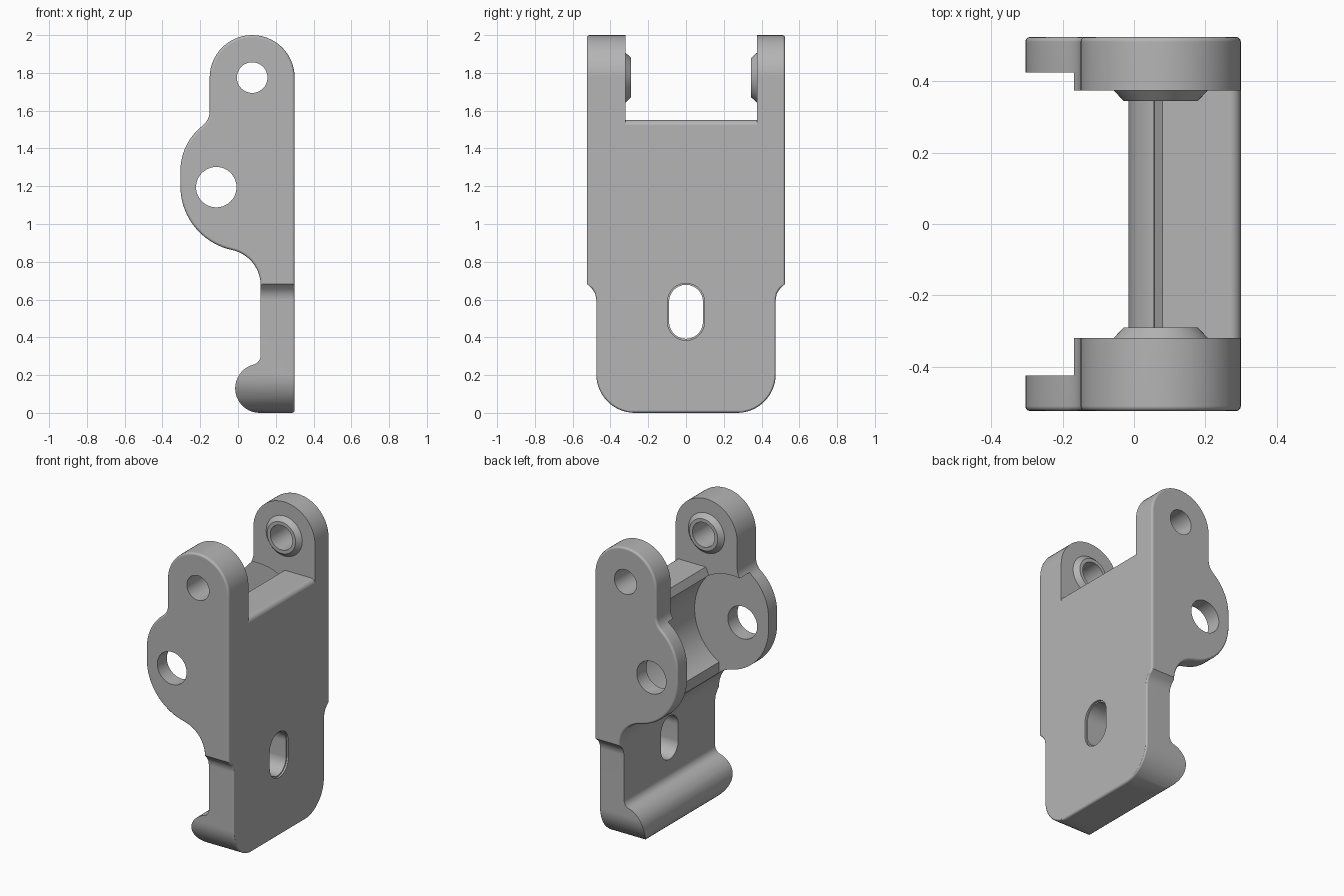
import bpy, bmesh
from math import cos, sin, radians, pi

cube = bpy.data.objects.get("Cube")
if cube:
    bpy.data.objects.remove(cube, do_unlink=True)

grey = bpy.data.materials.new("plain grey")
grey.use_nodes = True
grey.diffuse_color = (0.46, 0.46, 0.46, 1)
grey.node_tree.nodes["Principled BSDF"].inputs["Base Color"].default_value = (0.46, 0.46, 0.46, 1)

PIVOT = (-0.115, 1.195)
PIN = (0.075, 1.775)


def arc(c, r, a, b, n=14):
    """Points on an arc from angle a to angle b, in degrees."""
    return [(c[0] + r * cos(radians(a + (b - a) * i / n)),
             c[1] + r * sin(radians(a + (b - a) * i / n))) for i in range(n + 1)]


def circle(c, r, n=48):
    return arc(c, r, 0, 360 - 360 / n, n - 1)


def make(name, bm):
    bmesh.ops.recalc_face_normals(bm, faces=bm.faces)
    mesh = bpy.data.meshes.new(name)
    bm.to_mesh(mesh)
    bm.free()
    mesh.materials.append(grey)
    ob = bpy.data.objects.new(name, mesh)
    bpy.context.collection.objects.link(ob)
    return ob


def prism(name, pts, axis, lo, hi, bevel=0):
    """Extrude a profile along x or y, with optionally rounded cap edges."""
    clean = []
    for p in pts:
        if not clean or abs(p[0] - clean[-1][0]) + abs(p[1] - clean[-1][1]) > 0.003:
            clean.append(p)

    def place(p, t):
        return (p[0], t, p[1]) if axis == "y" else (t, p[0], p[1])

    bm = bmesh.new()
    a = [bm.verts.new(place(p, lo)) for p in clean]
    b = [bm.verts.new(place(p, hi)) for p in clean]
    caps = [bm.faces.new(a), bm.faces.new(b)]
    for i in range(len(a)):
        j = (i + 1) % len(a)
        bm.faces.new((a[i], a[j], b[j], b[i]))
    bmesh.ops.recalc_face_normals(bm, faces=bm.faces)
    if bevel:
        edges = [e for f in caps for e in f.edges]
        bmesh.ops.bevel(bm, geom=edges, offset=bevel, segments=3, profile=0.5, affect="EDGES")
    return make(name, bm)


def finish(ob):
    bpy.ops.object.select_all(action="DESELECT")
    ob.select_set(True)
    bpy.context.view_layer.objects.active = ob
    bpy.ops.object.shade_smooth_by_angle(angle=radians(35))
    ob.modifiers.new("flat_normals", "WEIGHTED_NORMAL").keep_sharp = True


def boolean(ob, cutter, operation="DIFFERENCE"):
    mod = ob.modifiers.new("cut", "BOOLEAN")
    mod.operation, mod.solver, mod.object = operation, "EXACT", cutter
    bpy.ops.object.select_all(action="DESELECT")
    ob.select_set(True)
    bpy.context.view_layer.objects.active = ob
    bpy.ops.object.modifier_apply(modifier=mod.name)
    bpy.data.objects.remove(cutter, do_unlink=True)


# Bracket body: side outline with lug, ear and hooked foot
outline = (arc(PIN, 0.225, 0, 180, 28)
           + arc((-0.249, 1.598), 0.099, 360, 308, 8)
           + arc((0, 1.28), 0.305, 128, 180)
           + arc((0.04, 1.2), 0.345, 180, 258, 18)
           + arc((-0.0715, 0.675), 0.1915, 78, 0)
           + arc((0.07, 0.304), 0.05, 0, -75.5, 8)
           + arc((0.115, 0.13), 0.13, 104.5, 270, 20)
           + arc((0.285, 0.015), 0.015, 270, 360, 4))
body = prism("bracket_body", outline, "y", -0.525, 0.525, 0.014)

# Narrowed lower plate with rounded corners
half = [(0.65, 2.2), (0.65, 0.8), (0.525, 0.683), (0.497, 0.657), (0.481, 0.632), (0.475, 0.6)]
half += arc((0.27, 0.205), 0.205, 0, -90)
front = half + [(-y, z) for y, z in reversed(half)]
boolean(body, prism("plate_shape", front, "x", -0.5, 0.301, 0.013), "INTERSECT")

# Rounded hollow between the ears
hollow = arc(PIVOT, 0.35, -60.9, 180, 40) + [(-0.5, 0.7), (0.055, 0.7)]
boolean(body, prism("hollow", hollow, "y", -0.425, 0.425))

# Gap between the two lugs, above the web
gap = ([(0.4, 2.2), (0.4, 1.519), (0.301, 1.519)] + arc((0.27, 1.52), 0.03, 0, 90, 6)
       + [(0.08, 1.55), (0.057, 1.5), (-0.2, 1.4), (-0.2, 2.2)])
boolean(body, prism("lug_gap", gap, "y", -0.32, 0.375))

# Pin holes and slot
boolean(body, prism("pivot_hole", circle(PIVOT, 0.107), "y", -0.7, 0.7))
boolean(body, prism("pin_hole", circle(PIN, 0.081), "y", -0.7, 0.7))
for r, start in ((0.09, -0.1), (0.098, 0.288)):
    slot = arc((0, 0.588), r, 0, 180) + arc((0, 0.482), r, 180, 360)
    boolean(body, prism("slot", slot, "x", start, 0.5))
finish(body)


# Tapered boss rings on the inner lug faces
def boss(name, y, direction, n=48):
    bm = bmesh.new()
    rings = []
    for r, d in ((0.081, -0.01), (0.132, -0.01), (0.132, 0), (0.104, 0.03), (0.081, 0.03)):
        rings.append([bm.verts.new((PIN[0] + r * cos(2 * pi * i / n), y + direction * d,
                                    PIN[1] + r * sin(2 * pi * i / n))) for i in range(n)])
    for k in range(len(rings)):
        p, q = rings[k], rings[(k + 1) % len(rings)]
        for i in range(n):
            j = (i + 1) % n
            bm.faces.new((p[i], p[j], q[j], q[i]))
    finish(make(name, bm))


boss("front_boss", -0.32, 1)
boss("back_boss", 0.375, -1)
